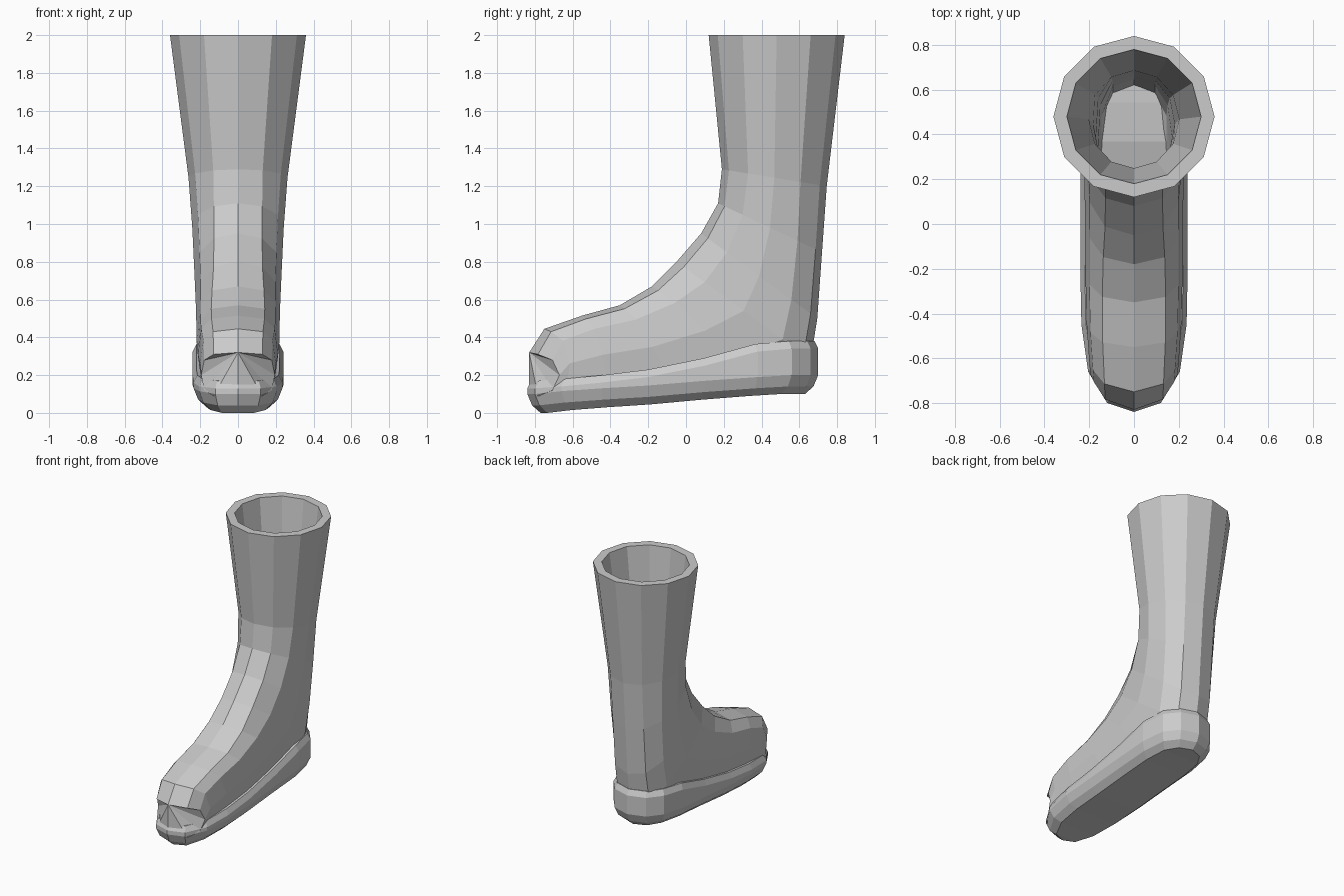
import bpy
import bmesh
from math import sin, cos, pi
from mathutils import Vector

cube = bpy.data.objects.get("Cube")
if cube:
    bpy.data.objects.remove(cube, do_unlink=True)

SIDES = 12
WALL = 0.06

grey = bpy.data.materials.new("boot_grey")
grey.use_nodes = True
colour = (0.6, 0.6, 0.6, 1)
grey.diffuse_color = colour
grey.node_tree.nodes["Principled BSDF"].inputs["Base Color"].default_value = colour


def power(value, e):
    """Signed power, for rounded-box cross-sections."""
    return abs(value) ** e * (1 if value >= 0 else -1)


def ring(py, pz, qy, qz, width, e, bow, inset=0):
    """Closed section from the instep point p to the sole or back point q."""
    p, q = Vector((0, py, pz)), Vector((0, qy, qz))
    mid, half = (p + q) / 2, (p - q) / 2
    half *= (half.length - inset) / half.length
    points = []
    for i in range(SIDES):
        a = 2 * pi * i / SIDES
        across = power(round(sin(a), 6), e)
        point = mid + half * power(round(cos(a), 6), e)
        point.x = (width - inset) * across
        point.y += bow * abs(across) ** 3
        points.append(point)
    return points


def fan_cap(bm, verts):
    for i in range(1, len(verts) - 1):
        bm.faces.new((verts[0], verts[i], verts[i + 1]))


def strip_cap(bm, verts):
    """Close a mirrored outline with strips running from side to side."""
    n = len(verts)
    for i in range(n // 2):
        corners = [verts[i], verts[i + 1], verts[n - i - 1], verts[-i]]
        bm.faces.new(list(dict.fromkeys(corners)))


def loft(name, rings, cap):
    bm = bmesh.new()
    loops = [[bm.verts.new(p) for p in r] for r in rings]
    for a, b in zip(loops, loops[1:]):
        for i in range(len(a)):
            j = (i + 1) % len(a)
            bm.faces.new((a[i], a[j], b[j], b[i]))
    cap(bm, loops[0])
    cap(bm, loops[-1])
    bmesh.ops.recalc_face_normals(bm, faces=bm.faces)
    mesh = bpy.data.meshes.new(name)
    bm.to_mesh(mesh)
    bm.free()
    mesh.materials.append(grey)
    obj = bpy.data.objects.new(name, mesh)
    bpy.context.collection.objects.link(obj)
    return obj


# Hollow upper: sections fan from the toe, round the ankle, up to the rim
sections = [
    (-0.83, 0.32, -0.83, 0.08, 0.195, 0.6, 0.16),
    (-0.75, 0.445, -0.72, 0.08, 0.2, 0.6, 0.12),
    (-0.55, 0.515, -0.45, 0.1, 0.212, 0.6, 0.06),
    (-0.35, 0.57, -0.1, 0.13, 0.218, 0.62, 0.05),
    (-0.18, 0.67, 0.3, 0.2, 0.22, 0.68, 0.04),
    (-0.05, 0.8, 0.66, 0.28, 0.222, 0.78, 0),
    (0.08, 0.95, 0.695, 0.5, 0.23, 0.85, 0),
    (0.17, 1.11, 0.72, 0.85, 0.242, 0.92, 0),
    (0.19, 1.29, 0.745, 1.2, 0.262, 1, 0),
    (0.12, 2, 0.84, 2, 0.36, 1, 0),
]
outer = [ring(*s) for s in sections]
inner = [ring(*s, inset=WALL) for s in reversed(sections[2:])]
loft("boot_upper", outer + inner, fan_cap)

# Sole: half outline as x, y, underside height, top height
half_outline = [
    (0, -0.84, 0, 0.17), (0.12, -0.8, 0, 0.17), (0.205, -0.66, 0.015, 0.18),
    (0.235, -0.45, 0.03, 0.2), (0.24, -0.2, 0.045, 0.23), (0.24, 0.1, 0.07, 0.29),
    (0.24, 0.38, 0.09, 0.365), (0.21, 0.56, 0.1, 0.38), (0.13, 0.66, 0.1, 0.38),
    (0, 0.7, 0.1, 0.38),
]
outline = half_outline + [(-x, y, b, t) for x, y, b, t in half_outline[-2:0:-1]]


def sole_ring(inset, from_top, dz):
    centre, length, width = -0.07, 0.77, 0.24
    return [Vector((x * (1 - inset / width),
                    centre + (y - centre) * (1 - inset / length),
                    (t if from_top else b) + dz)) for x, y, b, t in outline]


levels = [(0.07, False, 0), (0.025, False, 0.04), (0, False, 0.1),
          (0, True, -0.04), (0.02, True, 0)]
loft("sole", [sole_ring(*level) for level in levels], strip_cap)
